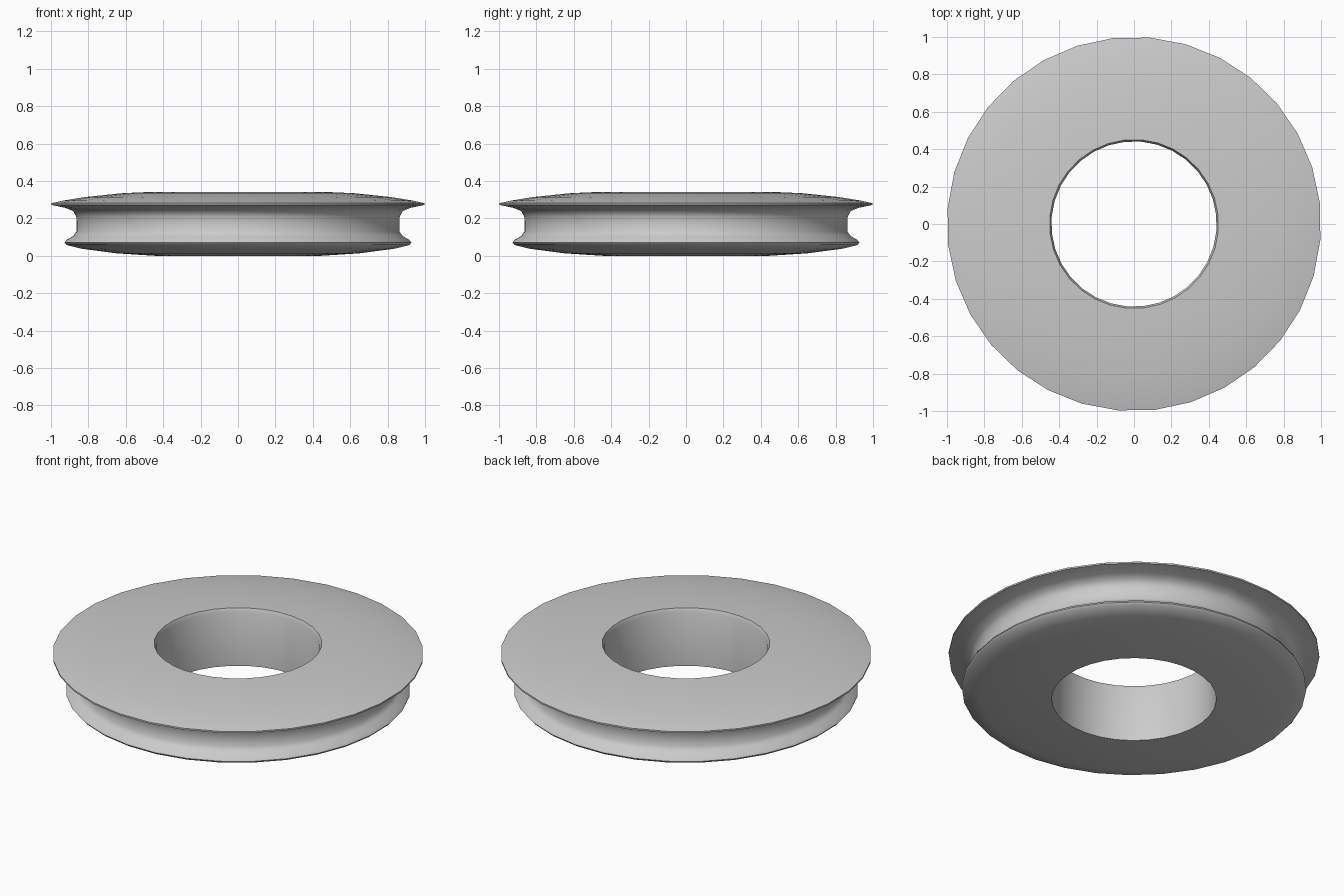
import bpy
import bmesh
import math

cube = bpy.data.objects.get("Cube")
if cube:
    bpy.data.objects.remove(cube, do_unlink=True)

SIDES = 32
TURN = math.radians(6.4)

# Closed cross-section (radius, height): bore, top flange, groove, lower flange
profile = [
    (0.445, 0.0), (0.442, 0.32), (0.452, 0.342),
    (0.62, 0.335), (0.82, 0.314), (0.94, 0.295),
    (1.0, 0.281), (1.0, 0.272),
    (0.925, 0.256), (0.885, 0.24), (0.868, 0.21),
    (0.866, 0.13), (0.885, 0.105), (0.92, 0.085),
    (0.93, 0.07), (0.92, 0.058), (0.84, 0.038), (0.65, 0.013),
]

# Flat grey finish
grey = bpy.data.materials.new("grey_metal")
grey.use_nodes = True
colour = (0.6, 0.6, 0.6, 1.0)
grey.diffuse_color = colour
grey.node_tree.nodes["Principled BSDF"].inputs["Base Color"].default_value = colour

# Revolve the section into a grooved ring
bm = bmesh.new()
rings = []
for i in range(SIDES):
    a = TURN + math.tau * i / SIDES
    rings.append([bm.verts.new((r * math.cos(a), r * math.sin(a), z)) for r, z in profile])
for i, ring in enumerate(rings):
    after = rings[(i + 1) % SIDES]
    for j in range(len(profile)):
        k = (j + 1) % len(profile)
        bm.faces.new((ring[j], after[j], after[k], ring[k]))
bmesh.ops.recalc_face_normals(bm, faces=bm.faces)

mesh = bpy.data.meshes.new("grooved_ring")
bm.to_mesh(mesh)
bm.free()
mesh.materials.append(grey)
ring_object = bpy.data.objects.new("grooved_ring", mesh)
bpy.context.collection.objects.link(ring_object)

# Smooth curves with crisp bore and flange edges
bpy.ops.object.select_all(action="DESELECT")
ring_object.select_set(True)
bpy.context.view_layer.objects.active = ring_object
bpy.ops.object.shade_smooth_by_angle(angle=math.radians(40))
